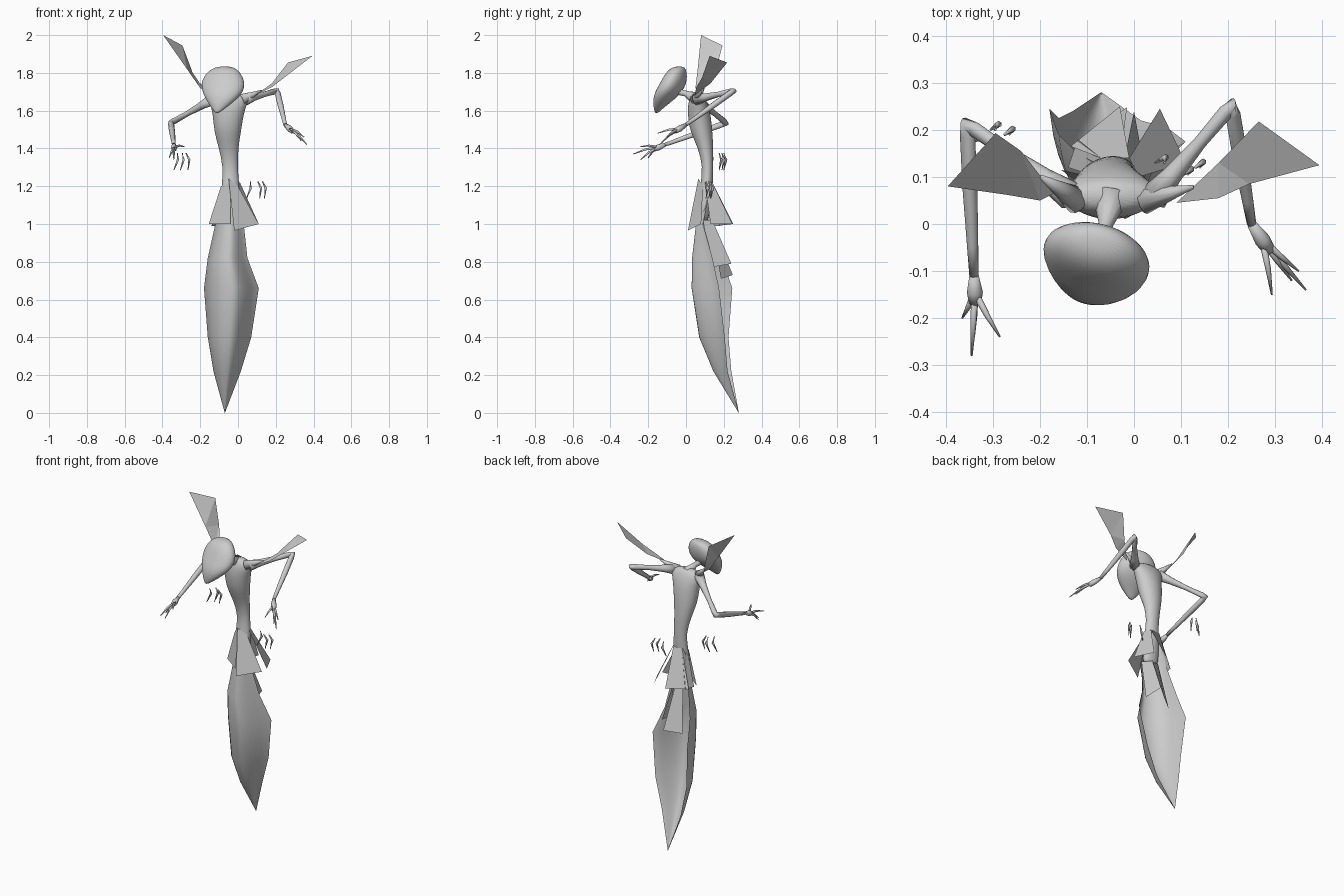
import bpy
import math
from mathutils import Vector

if "Cube" in bpy.data.objects:
    bpy.data.objects.remove(bpy.data.objects["Cube"], do_unlink=True)

grey = bpy.data.materials.new("plain grey")
grey.use_nodes = True
colour = (0.6, 0.6, 0.6, 1)
grey.diffuse_color = colour
grey.node_tree.nodes["Principled BSDF"].inputs["Base Color"].default_value = colour


def make(name, verts, faces, smooth=True):
    """Create one object from points and faces."""
    mesh = bpy.data.meshes.new(name)
    mesh.from_pydata([tuple(v) for v in verts], [], faces)
    mesh.materials.append(grey)
    mesh.polygons.foreach_set("use_smooth", [smooth] * len(mesh.polygons))
    mesh.update()
    obj = bpy.data.objects.new(name, mesh)
    bpy.context.collection.objects.link(obj)
    return obj


def grid_faces(rows, sides, closed):
    """Quads joining consecutive rows of points."""
    faces = []
    for r in range(rows - 1):
        for i in range(sides if closed else sides - 1):
            j = (i + 1) % sides
            a, b = r * sides, (r + 1) * sides
            faces.append((a + i, a + j, b + j, b + i))
    return faces


def capped(rows, sides):
    last = (rows - 1) * sides
    return grid_faces(rows, sides, True) + [
        tuple(reversed(range(sides))), tuple(range(last, last + sides))]


def loft(name, rings, turn=0.0, sides=20):
    """Stack ellipses given as z, centre x, centre y, radius x, radius y, turned about z."""
    verts = []
    for z, cx, cy, rx, ry in rings:
        for i in range(sides):
            a = math.tau * i / sides
            u, v = rx * math.cos(a), ry * math.sin(a)
            verts.append((cx + u * math.cos(turn) - v * math.sin(turn),
                          cy + u * math.sin(turn) + v * math.cos(turn), z))
    obj = make(name, verts, capped(len(rings), sides))
    modifier = obj.modifiers.new("smooth", "SUBSURF")
    modifier.levels = modifier.render_levels = 1


def tube(name, points, radii, sides=10):
    """Sweep a round section with changing radius along a path."""
    points = [Vector(p) for p in points]
    verts = []
    for k, p in enumerate(points):
        along = points[min(k + 1, len(points) - 1)] - points[max(k - 1, 0)]
        turn = along.to_track_quat("Z", "Y")
        for i in range(sides):
            a = math.tau * i / sides
            verts.append(p + turn @ Vector((math.cos(a), math.sin(a), 0)) * radii[k])
    make(name, verts, capped(len(points), sides))


# Head: an egg leaning forward to a pointed chin, turned slightly aside
loft("head", [
    (1.835, -0.07, -0.035, 0.03, 0.02),
    (1.82, -0.075, -0.045, 0.075, 0.045),
    (1.78, -0.078, -0.057, 0.108, 0.06),
    (1.74, -0.08, -0.07, 0.12, 0.067),
    (1.70, -0.08, -0.092, 0.112, 0.07),
    (1.66, -0.088, -0.117, 0.085, 0.056),
    (1.62, -0.10, -0.143, 0.045, 0.028),
    (1.585, -0.112, -0.157, 0.008, 0.008)], turn=-0.25)
tube("neck", [(-0.08, -0.06, 1.705), (-0.06, 0.0, 1.69), (-0.05, 0.06, 1.66)],
     [0.018, 0.016, 0.04])

# Torso with a narrow waist and small hips
loft("torso", [
    (1.695, -0.05, 0.06, 0.05, 0.025),
    (1.665, -0.05, 0.06, 0.115, 0.042),
    (1.62, -0.05, 0.065, 0.09, 0.058),
    (1.55, -0.053, 0.073, 0.079, 0.062),
    (1.48, -0.055, 0.083, 0.07, 0.058),
    (1.40, -0.05, 0.105, 0.051, 0.04),
    (1.30, -0.04, 0.117, 0.039, 0.028),
    (1.22, -0.04, 0.11, 0.045, 0.033),
    (1.10, -0.04, 0.10, 0.055, 0.035),
    (1.00, -0.045, 0.09, 0.05, 0.025)])

# Long leaf gown: an open sheet curved round the front
# Each row: z, right edge x and y, left edge x and y, front y
gown_rows = [
    (1.20, -0.08, 0.13, 0.00, 0.13, 0.08),
    (1.00, -0.12, 0.15, 0.03, 0.09, 0.055),
    (0.82, -0.16, 0.19, 0.05, 0.14, 0.032),
    (0.66, -0.18, 0.245, 0.11, 0.175, 0.03),
    (0.40, -0.16, 0.225, 0.07, 0.205, 0.07),
    (0.22, -0.13, 0.24, 0.015, 0.22, 0.145),
    (0.00, -0.07, 0.28, -0.069, 0.28, 0.279)]
steps = 17
gown = []
for z, rx, ry, lx, ly, front in gown_rows:
    right, left = Vector((rx, ry, z)), Vector((lx, ly, z))
    depth = (ry + ly) / 2 - front
    for i in range(steps):
        s = i / (steps - 1)
        p = right.lerp(left, s)
        # Full curve on the right half, nearly straight flank on the left half
        bulge = max(0, math.sin(math.pi * s)) ** (0.75 if s < 0.5 else 1.3)
        p.y -= depth * bulge
        p.x -= 0.14 * depth * max(0, math.sin(math.tau * s))
        gown.append(p)
make("leaf_gown", gown, grid_faces(len(gown_rows), steps, False))

# Skirt petals: flat four-cornered sheets
petals = {
    "front_left_petal": [(-0.05, 0.065, 1.24), (0.0, 0.09, 1.2),
                         (0.11, 0.08, 1.0), (-0.02, 0.01, 0.965)],
    "back_left_petal": [(0.01, 0.1, 1.22), (-0.01, 0.14, 1.22),
                        (0.055, 0.245, 1.0), (0.11, 0.13, 1.0)],
    "front_right_petal": [(-0.04, 0.065, 1.22), (-0.09, 0.1, 1.2),
                          (-0.155, 0.115, 1.0), (-0.04, 0.03, 1.0)],
    "back_right_petal": [(-0.08, 0.1, 1.2), (-0.07, 0.14, 1.22),
                         (-0.12, 0.18, 0.99), (-0.14, 0.12, 0.99)],
    "back_petal": [(-0.07, 0.14, 1.22), (-0.01, 0.14, 1.22),
                   (-0.03, 0.25, 1.0), (-0.135, 0.165, 0.99)],
    "long_back_petal": [(-0.07, 0.13, 1.02), (-0.03, 0.13, 1.02),
                        (-0.015, 0.248, 0.73), (-0.105, 0.185, 0.71)],
    "long_side_petal": [(-0.02, 0.14, 1.02), (0.02, 0.09, 1.02),
                        (0.02, 0.13, 0.77), (0.0, 0.24, 0.79)]}
for name, corners in petals.items():
    make(name, corners, [(0, 1, 2, 3)], smooth=False)


# Arms with thin hands and tapering fingers
def arm(side, shoulder, elbow, wrist, tips):
    s, e, w = Vector(shoulder), Vector(elbow), Vector(wrist)
    tube(side + "_arm",
         [s, s.lerp(e, 0.25), s.lerp(e, 0.6), s.lerp(e, 0.93), e, e.lerp(w, 0.07),
          e.lerp(w, 0.4), e.lerp(w, 0.8), w],
         [0.032, 0.021, 0.014, 0.016, 0.016, 0.016, 0.016, 0.012, 0.01])
    middle = sum((Vector(t) for t in tips), Vector()) / len(tips)
    palm = w.lerp(middle, 0.45)
    tube(side + "_palm", [w, w.lerp(palm, 0.6), palm], [0.01, 0.017, 0.013])
    for n, tip in enumerate(tips):
        t = Vector(tip)
        knuckle = w.lerp(palm, 0.7).lerp(t, 0.5) + Vector((0, 0, 0.008))
        tube(f"{side}_finger_{n}", [w.lerp(palm, 0.6), knuckle, t],
             [0.008, 0.006, 0.002], sides=6)


arm("left", (0.04, 0.055, 1.66), (0.207, 0.252, 1.705), (0.25, 0.0, 1.525),
    [(0.365, -0.14, 1.42), (0.35, -0.10, 1.46), (0.293, -0.15, 1.48), (0.335, -0.12, 1.44)])
arm("right", (-0.135, 0.06, 1.66), (-0.355, 0.212, 1.535), (-0.34, -0.11, 1.42),
    [(-0.345, -0.28, 1.37), (-0.285, -0.24, 1.41), (-0.365, -0.20, 1.35), (-0.34, -0.24, 1.34)])


# Wings: flat blades on slim stalks
def wing(side, root, outline):
    make(side + "_wing", outline, [(0, 1, 5), (1, 4, 5), (1, 2, 4), (2, 3, 4)], smooth=False)
    base = Vector(outline[0]).lerp(Vector(outline[1]), 0.4)
    tube(side + "_wing_stalk", [root, Vector(root).lerp(base, 0.6), base],
         [0.03, 0.014, 0.004])


wing("left", (0.02, 0.05, 1.66),
     [(0.09, 0.045, 1.68), (0.18, 0.13, 1.745), (0.265, 0.218, 1.855),
      (0.394, 0.125, 1.89), (0.245, 0.085, 1.775), (0.18, 0.055, 1.725)])
wing("right", (-0.12, 0.05, 1.66),
     [(-0.17, 0.065, 1.70), (-0.24, 0.155, 1.80), (-0.294, 0.193, 1.945),
      (-0.396, 0.08, 2.0), (-0.27, 0.062, 1.82), (-0.20, 0.05, 1.72)])


# Loose curved claws beside the hips
def claws(side, centre, offsets):
    for n, (dx, dy, lean) in enumerate(offsets):
        top = Vector(centre) + Vector((dx, dy, 0.045))
        low = top + Vector((lean, 0, -0.09))
        bend = top.lerp(low, 0.5) + Vector((0.012, 0.012, 0.01))
        tube(f"{side}_claw_{n}", [top, bend, low], [0.003, 0.007, 0.002], sides=6)


claws("right", (-0.305, 0.19, 1.33), [(0.03, 0.0, 0.01), (-0.015, -0.015, -0.02), (0.01, 0.01, -0.01)])
claws("left", (0.095, 0.12, 1.18), [(0.035, 0.0, 0.01), (0.01, -0.015, 0.01), (-0.03, 0.01, -0.02)])
